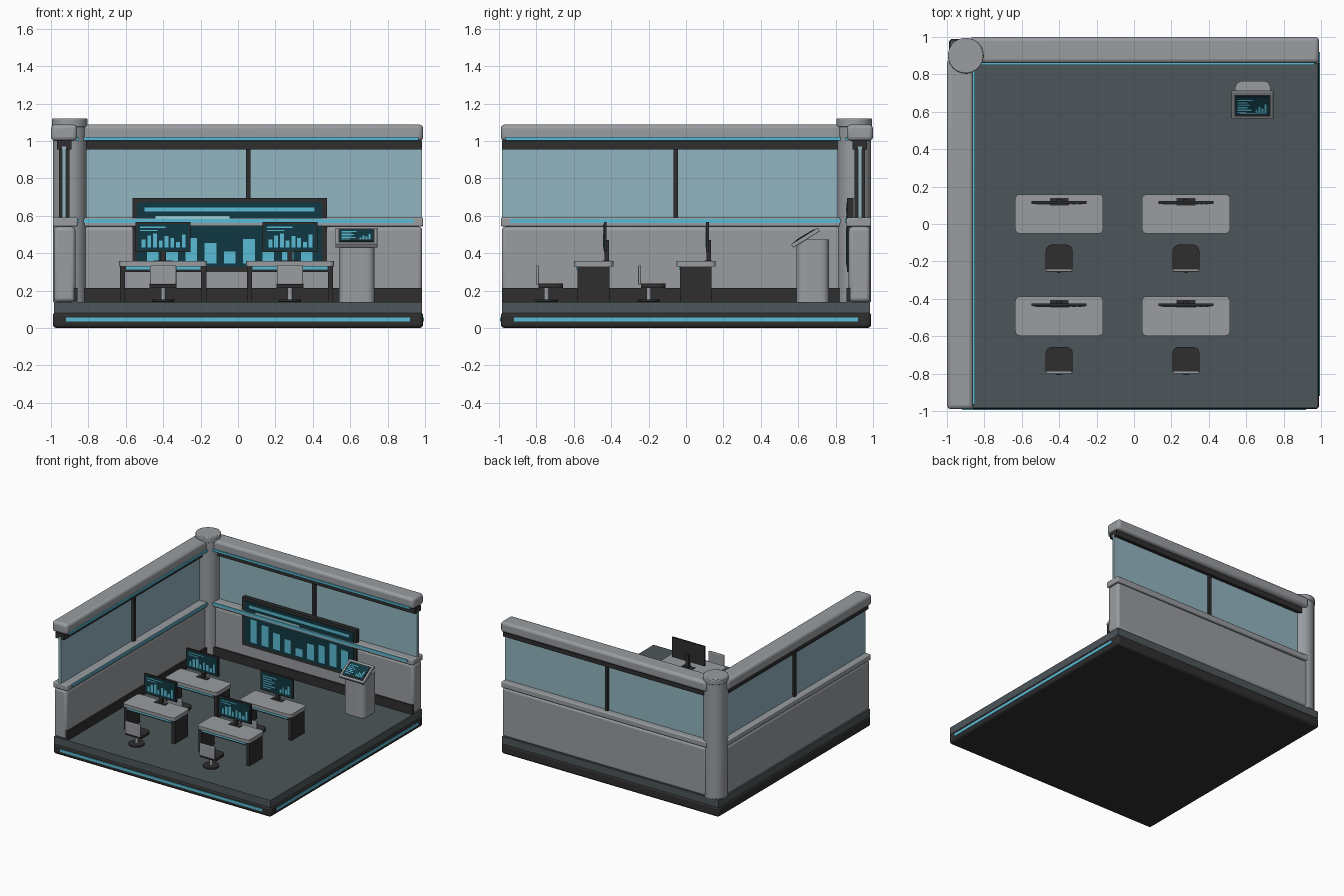
import bpy, bmesh, math
from mathutils import Matrix, Vector

cube = bpy.data.objects.get("Cube")
if cube:
    bpy.data.objects.remove(cube, do_unlink=True)


def material(name, r, g, b):
    m = bpy.data.materials.new(name)
    m.use_nodes = True
    m.diffuse_color = (r, g, b, 1)
    m.node_tree.nodes["Principled BSDF"].inputs["Base Color"].default_value = (r, g, b, 1)
    return m


GREY = material("light grey panel", .32, .335, .355)
FLOOR = material("slate floor", .075, .092, .10)
BLACK = material("soft black", .028, .028, .029)
CYAN = material("cyan light", .10, .50, .66)
TEAL = material("dark teal screen", .005, .04, .055)
GLASS = material("blue glass", .29, .46, .53)
PALE = material("pale cyan text", .33, .62, .70)


def finish(name, bm, mat, bevel=0, segments=3, smooth=True):
    bmesh.ops.recalc_face_normals(bm, faces=bm.faces)
    mesh = bpy.data.meshes.new(name)
    bm.to_mesh(mesh)
    bm.free()
    mesh.materials.append(mat)
    ob = bpy.data.objects.new(name, mesh)
    bpy.context.collection.objects.link(ob)
    if bevel:
        mod = ob.modifiers.new("soft_edges", "BEVEL")
        mod.width, mod.segments = bevel, segments
    if smooth:
        bpy.ops.object.select_all(action="DESELECT")
        ob.select_set(True)
        bpy.context.view_layer.objects.active = ob
        bpy.ops.object.shade_smooth_by_angle(angle=math.radians(35))
    return ob


def add_box(bm, lo, hi, frame=Matrix()):
    lo, hi = Vector(lo), Vector(hi)
    size = hi - lo
    m = frame @ Matrix.Translation((lo + hi) / 2) @ Matrix.Diagonal((*size, 1))
    return bmesh.ops.create_cube(bm, size=1, matrix=m)["verts"]


def box(name, lo, hi, mat, bevel=0, frame=Matrix()):
    bm = bmesh.new()
    add_box(bm, lo, hi, frame)
    return finish(name, bm, mat, bevel, smooth=bevel > 0)


def rounded_slab(name, lo, hi, mat, radius, rule=lambda v: True):
    """Box whose chosen upright edges are rounded."""
    bm = bmesh.new()
    add_box(bm, lo, hi)
    edges = [e for e in bm.edges
             if abs(e.verts[0].co.z - e.verts[1].co.z) > 1e-4 and rule(e.verts[0].co)]
    bmesh.ops.bevel(bm, geom=edges, offset=radius, segments=5, profile=.5, affect="EDGES")
    return finish(name, bm, mat)


def cylinder(name, x, y, z0, z1, r, mat, bevel=0, sides=40):
    bm = bmesh.new()
    bmesh.ops.create_cone(bm, cap_ends=True, segments=sides, radius1=r, radius2=r, depth=z1 - z0,
                          matrix=Matrix.Translation((x, y, (z0 + z1) / 2)))
    return finish(name, bm, mat, bevel, 2)


def plates(name, rects, mat, frame, depth=.002):
    """Thin flat marks (x0, z0, x1, z1) on a screen that faces local -y."""
    bm = bmesh.new()
    for x0, z0, x1, z1 in rects:
        add_box(bm, (x0, -depth, z0), (x1, 0, z1), frame)
    return finish(name, bm, mat, smooth=False)


def bars(x0, step, width, base, heights):
    return [(x0 + i * step, base, x0 + i * step + width, base + h) for i, h in enumerate(heights)]


def small_display(name, frame, w, h, table):
    plates(name + "_screen", [(-w / 2, -h / 2, w / 2, h / 2)], TEAL, frame)
    left, top = -w * .45, h * .4
    if table:
        marks = [(left, top - (i + 1) * h * .13, left + w * f, top - (i + .5) * h * .13)
                 for i, f in enumerate((.45, .3, .38, .3, .42, .25))]
        marks += bars(w * .1, w * .09, w * .06, -h * .4, [h * f for f in (.2, .35, .28, .5)])
    else:
        marks = [(left, top - h * .05, left + w * .5, top),
                 (left, top - h * .18, left + w * .34, top - h * .13)]
        marks += bars(left + w * .03, w * .112, w * .075, -h * .4,
                      [h * f for f in (.3, .46, .53, .28, .44, .36, .22, .5)])
    plates(name + "_chart", marks, CYAN, frame, .004)


# Platform with light strips on the two open sides
box("platform_base", (-.99, -.99, 0), (.99, .99, .086), BLACK, .02)
box("floor", (-.985, -.985, .08), (.985, .985, .14), FLOOR)
box("front_light_strip", (-.92, -.995, .034), (.92, -.98, .056), CYAN)
box("side_light_strip", (.98, -.92, .034), (.995, .92, .056), CYAN)

# Two matching walls: the second is the first reflected across the corner diagonal
SWAP = Matrix(((0, -1, 0, 0), (-1, 0, 0, 0), (0, 0, 1, 0), (0, 0, 0, 1)))
for side, frame in (("back", Matrix()), ("side", SWAP)):
    def part(name, x0, x1, y0, y1, z0, z1, mat, bevel=0):
        box(side + "_" + name, (x0, y0, z0), (x1, y1, z1), mat, bevel, frame)
    part("wall_panel", -.88, .985, .87, .985, .14, .542, GREY, .02)
    part("wall_skirting", -.86, .985, .857, .88, .14, .215, BLACK)
    part("wall_ledge", -.88, .99, .857, .99, .543, .59, GREY, .008)
    part("ledge_light", -.86, .94, .85, .86, .562, .582, CYAN)
    part("window_glass", -.88, .985, .92, .94, .585, .97, GLASS)
    part("window_mullion", .042, .068, .9, .957, .585, .97, BLACK)
    part("window_head", -.88, .985, .89, .967, .955, 1.002, BLACK)
    part("wall_cap", -.88, .99, .86, 1, 1, 1.088, GREY, .022)
    part("cap_light", -.86, .965, .85, .87, 1.002, 1.02, CYAN)

# Corner column
cylinder("corner_column", -.9, .9, .14, 1.09, .09, GREY)
cylinder("column_cap", -.9, .9, 1.075, 1.12, .095, GREY, .006)

# Large wall display
box("wall_display_frame", (-.565, .862, .3), (.475, .895, .695), BLACK)
wall = Matrix.Translation((-.045, .862, 0))
plates("wall_display_screen", [(-.495, .325, .495, .67)], TEAL, wall, .004)
plates("wall_display_header", [(-.455, .622, .455, .645)], CYAN, wall, .007)
plates("wall_display_caption", [(-.395, .583, .0, .6)], PALE, wall, .007)
plates("wall_display_bars", bars(-.442, .103, .062, .345,
       (.19, .17, .135, .11, .065, .13, .145, .185, .16)), CYAN, wall, .007)

# Four workstations
for col, x in (("right", -.4), ("left", .278)):
    for row, y in (("front", -.4925), ("rear", .054)):
        tag = f"{row}_{col}_"
        rounded_slab(tag + "desk_top", (x - .235, y - .105, .33), (x + .235, y + .105, .358), GREY, .025)
        for s in (-1, 1):
            cx = x + s * .217
            box(tag + f"desk_leg_{'a' if s < 0 else 'b'}", (cx - .014, y - .087, .14),
                (cx + .014, y + .083, .332), BLACK)
        box(tag + "desk_light", (x - .2, y - .092, .312), (x + .2, y - .082, .331), CYAN)
        box(tag + "desk_rail", (x - .205, y - .085, .3), (x + .205, y - .07, .331), BLACK)

        # Monitor
        box(tag + "monitor", (x - .147, y + .054, .405), (x + .147, y + .068, .567), BLACK)
        box(tag + "monitor_stand", (x - .014, y + .056, .355), (x + .014, y + .08, .47), BLACK)
        box(tag + "monitor_foot", (x - .05, y + .045, .356), (x + .05, y + .085, .362), BLACK)
        small_display(tag + "monitor", Matrix.Translation((x, y + .054, .486)), .274, .142,
                      row == "rear" and col == "left")

        # Swivel chair
        c = y - .228
        rounded_slab(tag + "chair_seat", (x - .072, c - .067, .215), (x + .072, c + .064, .238),
                     BLACK, .035, lambda v: v.y > c)
        box(tag + "chair_back", (x - .07, c - .082, .232), (x + .07, c - .066, .335), GREY, .006)
        cylinder(tag + "chair_post", x, c - .025, .15, .217, .013, GREY, sides=16)
        cylinder(tag + "chair_foot", x, c - .025, .14, .153, .06, BLACK, .003, 24)

# Information stand with a sloping panel
rounded_slab("stand_body", (.54, .59, .14), (.73, .765, .472), GREY, .04)
slope = Matrix.Translation((.633, .633, .492)) @ Matrix.Rotation(math.radians(-58), 4, "X")
box("stand_panel", (-.113, 0, -.084), (.113, .022, .084), GREY, .004, slope)
plates("stand_bezel", [(-.096, -.067, .096, .067)], BLACK, slope)
small_display("stand", slope @ Matrix.Translation((0, -.002, 0)), .176, .116, True)
